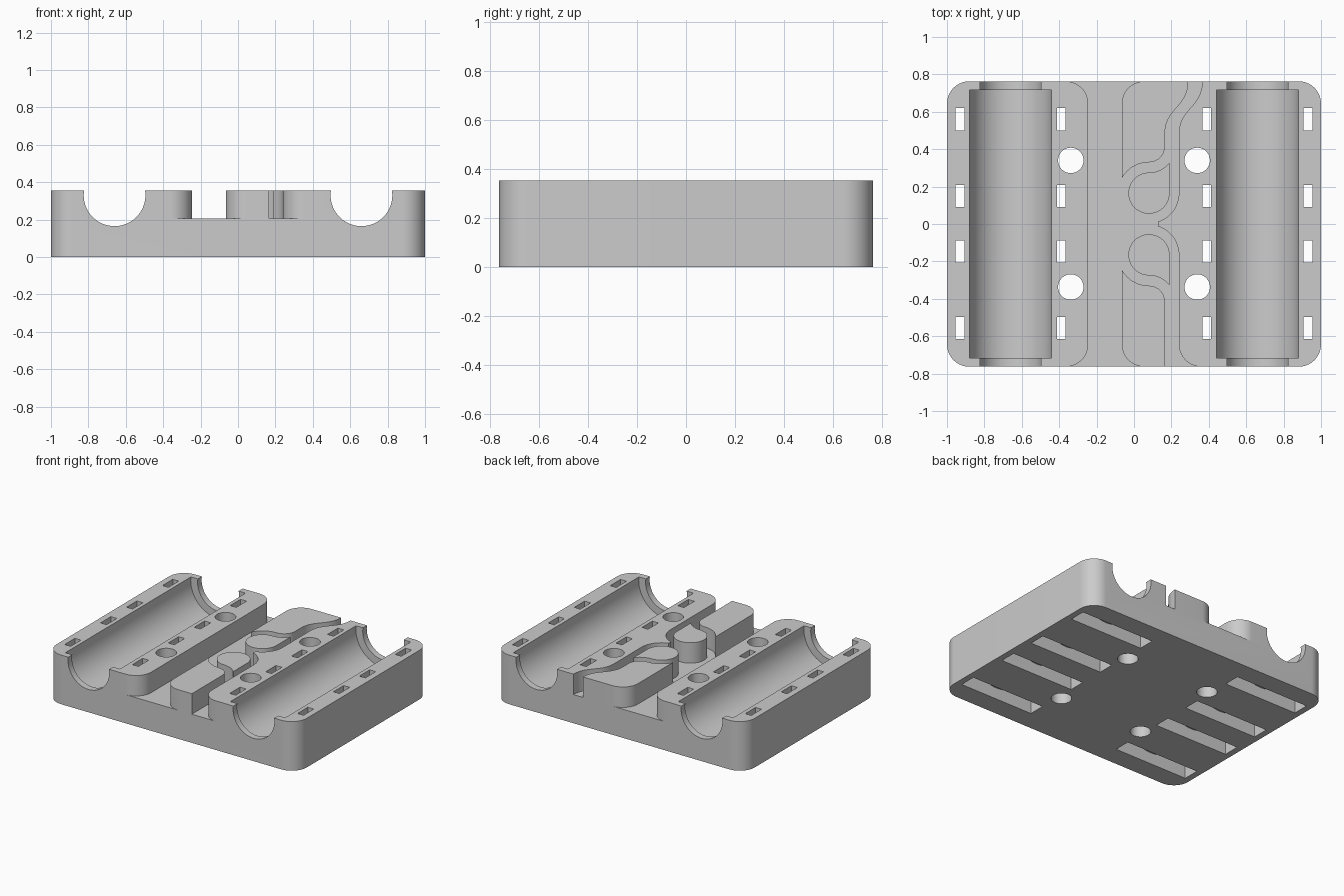
import bpy, bmesh
from math import sin, cos, radians, acos, degrees
from mathutils import Vector

if "Cube" in bpy.data.objects:
    bpy.data.objects.remove(bpy.data.objects["Cube"])

HALF_X, HALF_Y, TOP, FLOOR = 1.0, 0.763, 0.355, 0.207
OUT = 0.9                                  # cutters run past the ends to here
ROD_X, ROD_Z = 0.66, 0.33                  # bearing axis
PIN = (0.08, 0.165)                        # belt loop centre
CORNER = 0.12

grey = bpy.data.materials.new("Grey plastic")
grey.use_nodes = True
GREY = (0.6, 0.6, 0.6, 1)
grey.diffuse_color = GREY
grey.node_tree.nodes["Principled BSDF"].inputs["Base Color"].default_value = GREY


def arc(c, r, a, b, n=16):
    angles = [radians(a + (b - a) * i / n) for i in range(n + 1)]
    return [(c[0] + r * cos(t), c[1] + r * sin(t)) for t in angles]


def s_bend(x0, y0, x1, y1, n=16):
    """Vertical-ended S curve between two points."""
    m = (y0 + y1) / 2
    pts = []
    for i in range(n + 1):
        t = i / n
        s = 1 - t
        w = (s**3, 3 * s * s * t, 3 * s * t * t, t**3)
        pts.append((sum(a * b for a, b in zip(w, (x0, x0, x1, x1))),
                    sum(a * b for a, b in zip(w, (y0, m, m, y1)))))
    return pts


def flip(pts):
    return [(x, -y) for x, y in pts]


def prism(name, outline, lo, hi, axis="z"):
    """Extrude an outline along z (outline in xy) or y (outline in xz)."""
    bm = bmesh.new()
    place = (lambda p: (p[0], p[1], lo)) if axis == "z" else (lambda p: (p[0], lo, p[1]))
    clean = [p for i, p in enumerate(outline)
             if (Vector(p) - Vector(outline[i - 1])).length > 1e-5]
    face = bm.faces.new([bm.verts.new(place(p)) for p in clean])
    new = bmesh.ops.extrude_face_region(bm, geom=[face])["geom"]
    step = Vector((0, 0, hi - lo)) if axis == "z" else Vector((0, hi - lo, 0))
    bmesh.ops.translate(bm, vec=step, verts=[g for g in new if isinstance(g, bmesh.types.BMVert)])
    bmesh.ops.recalc_face_normals(bm, faces=bm.faces)
    mesh = bpy.data.meshes.new(name)
    bm.to_mesh(mesh)
    bm.free()
    mesh.materials.append(grey)
    obj = bpy.data.objects.new(name, mesh)
    bpy.context.collection.objects.link(obj)
    return obj


def cut(target, cutter):
    mod = target.modifiers.new("cut", "BOOLEAN")
    mod.operation, mod.solver, mod.object = "DIFFERENCE", "EXACT", cutter
    bpy.context.view_layer.objects.active = target
    bpy.ops.object.modifier_apply(modifier=mod.name)
    bpy.data.objects.remove(cutter)


# Rounded slab
cx, cy = HALF_X - CORNER, HALF_Y - CORNER
slab = []
for sx, sy, a in ((1, 1, 0), (-1, 1, 90), (-1, -1, 180), (1, -1, 270)):
    slab += arc((sx * cx, sy * cy), CORNER, a, a + 90)
body = prism("carriage_body", slab, 0, TOP)

# Central belt recess between the two banks
left_end = arc((-0.365, cy), CORNER, 0, 90) + [(-0.365, OUT)]
right_end = [(0.36, OUT)] + arc((0.36, cy), CORNER, 90, 180)
loop_side = arc(PIN, 0.16, 0, -72)
recess = prism("belt_recess", (
    left_end[::-1] + flip(left_end) + flip(right_end)
    + flip(loop_side) + loop_side[::-1]
    + s_bend(0.24, 0.48, 0.365, HALF_Y) + [(0.365, OUT)]), FLOOR, 0.5)


# Belt guides and teardrop pins stay standing inside the recess
def guide(bend):
    edge = -0.065
    pts = arc((edge + CORNER, cy), CORNER, 180, 90) + [(edge + CORNER, OUT)]
    if bend:
        pts += [(0.29, OUT)] + s_bend(0.165, 0.48, 0.29, HALF_Y)[::-1]
    else:
        pts += [(0.165, OUT)]
    pts += arc((PIN[0], 0.415), 0.085, 0, -90)
    end = degrees(acos((edge - PIN[0]) / 0.165))
    return pts + arc(PIN, 0.165, 90, end)


teardrop = arc(PIN, 0.11, 90, 360, 40) + arc((PIN[0], 0.415), 0.14, -38, -90)
for name, shape in (("back_guide", guide(True)), ("front_guide", flip(guide(False))),
                    ("back_pin", teardrop), ("front_pin", flip(teardrop))):
    cut(recess, prism(name, shape, 0.1, 0.6))
cut(body, recess)

for side in (-1, 1):
    axis = (side * ROD_X, ROD_Z)
    # Bearing pocket and the narrower rod clearance through the ends
    cut(body, prism("bearing_pocket", arc(axis, 0.22, 0, 360, 64), -0.717, 0.717, "y"))
    cut(body, prism("rod_clearance", arc(axis, 0.165, 0, 360, 64), -OUT, OUT, "y"))
    # Tie slots: straight outside, curved around the bearing inside
    x = axis[0]
    slot = ([(x - 0.295, 0.5), (x - 0.295, -0.1), (x + 0.295, -0.1), (x + 0.295, 0.5),
             (x + 0.247, 0.5)] + arc(axis, 0.247, 0, -180, 40) + [(x - 0.247, 0.5)])
    for y in (-0.557, -0.147, 0.15, 0.56):
        cut(body, prism("tie_slot", slot, y - 0.059, y + 0.059, "y"))
    # Screw holes
    for y in (-0.337, 0.34):
        cut(body, prism("screw_hole", arc((side * 0.338, y), 0.068, 0, 360, 40), -0.1, 0.5))

bpy.ops.object.select_all(action="DESELECT")
body.select_set(True)
bpy.context.view_layer.objects.active = body
bpy.ops.object.shade_smooth_by_angle(angle=radians(30))
